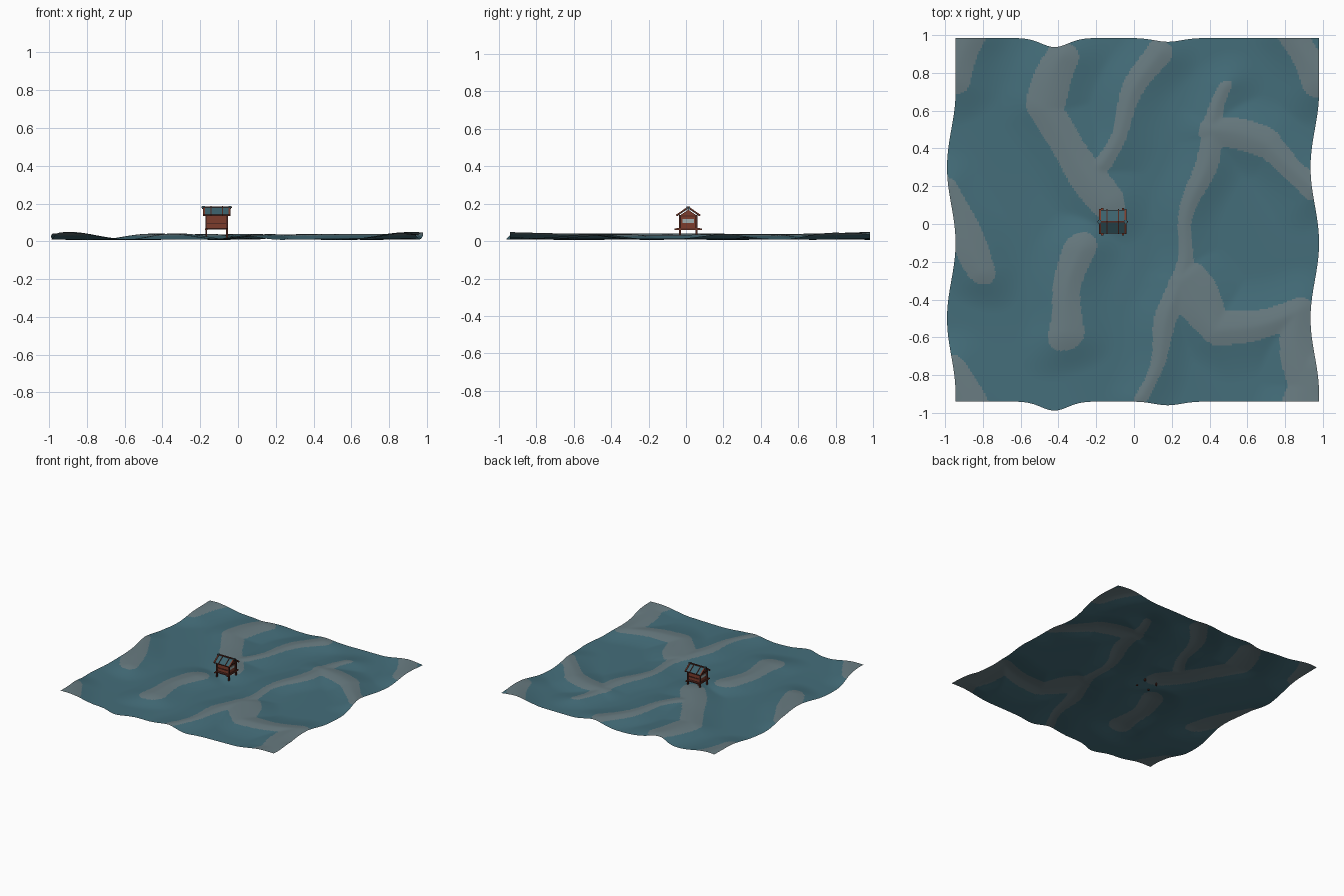
import bpy, bmesh, math
from mathutils import Vector

if "Cube" in bpy.data.objects:
    bpy.data.objects.remove(bpy.data.objects["Cube"])


def mat(name, r, g, b):
    m = bpy.data.materials.new(name)
    m.diffuse_color = (r, g, b, 1)
    m.use_nodes = True
    m.node_tree.nodes["Principled BSDF"].inputs["Base Color"].default_value = m.diffuse_color
    return m


TEAL = mat("teal_ground", 0.058, 0.155, 0.195)
GREY = mat("grey_sand", 0.14, 0.2, 0.22)
RED = mat("red_wood", 0.2, 0.045, 0.025)
DARK = mat("dark_wood", 0.085, 0.022, 0.015)
ROOF = mat("roof_teal", 0.045, 0.12, 0.15)
PALE = mat("pale_window", 0.35, 0.42, 0.42)

# Ridge lines carrying the sandy patches: half width, then path
RIDGES = [
    (.085, (-.37, .9), (-.49, .62), (-.13, .1)),
    (.055, (-.17, .3), (-.02, .62), (.12, .9)),
    (.065, (-1, .2), (-.79, -.27)),
    (.09, (-.3, -.15), (-.38, -.58)),
    (.05, (.05, -.9), (.22, -.4), (.28, 0), (.48, .72)),
    (.075, (.42, .5), (.72, .42), (.93, .2)),
    (.09, (.27, -.3), (.45, -.58), (.85, -.47), (.92, -.95)),
]
# A patch in every corner, as the sheet tiles
for sx in (-1, 1):
    for sy in (-1, 1):
        RIDGES.append((.1, (sx * .96, sy * .8), (sx * .86, sy)))
SEGS = [(Vector(a), Vector(b) - Vector(a), w) for w, *p in RIDGES for a, b in zip(p, p[1:])]


def ridge_distance(x, y):
    """Distance to the nearest sandy patch edge, negative inside it."""
    p, best = Vector((x, y)), 9
    for a, ab, w in SEGS:
        ap = p - a
        t = min(1, max(0, ap.dot(ab) / ab.length_squared))
        best = min(best, (ap - ab * t).length - w)
    return best


def side_shift(y):
    return 0 if y > .7 else -.0225 * (1 + math.cos(math.tau * (y - .3) / .8))


def end_shift(x):
    return -.048 * math.exp(-((x + .42) / .1) ** 2) - .02 * math.exp(-((x - .18) / .1) ** 2)


def ground_height(x, y, d):
    t = min(1, max(0, (.16 - d) / .26))
    t = t * t * (3 - 2 * t)
    return .01 + .03 * t + .012 * (x * y) ** 4 + .004 * math.sin(5 * x + 2 * y) * math.sin(4 * y - x)


# Rolling ground sheet with a wavy, tileable outline
N = 220
bm = bmesh.new()
bmesh.ops.create_grid(bm, x_segments=N, y_segments=N, size=.9625)
field = {}
for v in bm.verts:
    u, w = v.co.x + .0175, v.co.y + .0225
    x, y = u + side_shift(w), w + end_shift(u)
    d = ridge_distance(x + .02 * math.sin(11 * y + 3 * x), y + .02 * math.sin(10 * x - 2 * y))
    d -= .015 * math.sin(9 * y - 4 * x)
    field[v] = d
    v.co = (x, y, ground_height(x, y, d))
for f in bm.faces:
    f.material_index = int(sum(field[v] for v in f.verts) < 0)
    f.smooth = True
inner = [v for v in bm.verts if not v.is_boundary]
for _ in range(6):
    bmesh.ops.smooth_vert(bm, verts=inner, factor=.5, use_axis_z=True)


def finish(b, name, *materials):
    me = bpy.data.meshes.new(name)
    b.to_mesh(me)
    b.free()
    for m in materials:
        me.materials.append(m)
    bpy.context.collection.objects.link(bpy.data.objects.new(name, me))


finish(bm, "ground", TEAL, GREY)

# Hut, built around its own centre
CX, CY = -.113, .012


def box(name, center, size, material, rx=0):
    bpy.ops.mesh.primitive_cube_add(size=1, rotation=(rx, 0, 0),
                                    location=(CX + center[0], CY + center[1], center[2]))
    o = bpy.context.object
    o.name = name
    o.scale = size
    o.data.materials.append(material)


# Walls with gable ends: a house profile extruded along x
b = bmesh.new()
profile = [(-.043, .068), (.043, .068), (.043, .138), (0, .168), (-.043, .138)]
face = b.faces.new([b.verts.new((CX - .05, CY + y, z)) for y, z in profile])
ext = bmesh.ops.extrude_face_region(b, geom=[face])["geom"]
bmesh.ops.translate(b, vec=(.1, 0, 0), verts=[g for g in ext if isinstance(g, bmesh.types.BMVert)])
bmesh.ops.recalc_face_normals(b, faces=b.faces)
finish(b, "walls", RED)

box("floor", (0, 0, .066), (.115, .125, .007), DARK)
box("ridge_pole", (0, 0, .18), (.16, .01, .01), DARK)
for s in (-1, 1):
    # Stilts and floor beams
    for sy in (-1, 1):
        box("stilt", (s * .055, sy * .045, .075), (.01, .01, .13), DARK)
    box("floor_beam", (s * .055, 0, .063), (.011, .145, .008), RED)
    # Gable windows and trim
    box("gable_window", (s * .051, 0, .108), (.004, .06, .02), PALE)
    box("gable_tie", (s * .053, 0, .134), (.007, .1, .007), DARK)
    box("side_rail", (0, s * .045, .095), (.11, .005, .006), DARK)
    # Roof slopes, eaves poles, barge boards and battens
    slope = -s * math.atan2(.04, .058)
    box("roof_slope", (0, s * .03, .157), (.125, .072, .006), ROOF, slope)
    box("eaves_pole", (0, s * .058, .137), (.145, .007, .007), DARK)
    for sx in (-1, 1):
        box("barge_board", (sx * .068, s * .031, .16), (.01, .08, .008), RED, slope)
        box("roof_batten", (sx * .03, s * .031, .16), (.005, .08, .008), DARK, slope)
    box("ridge_end", (s * .07, 0, .178), (.014, .018, .016), ROOF)
